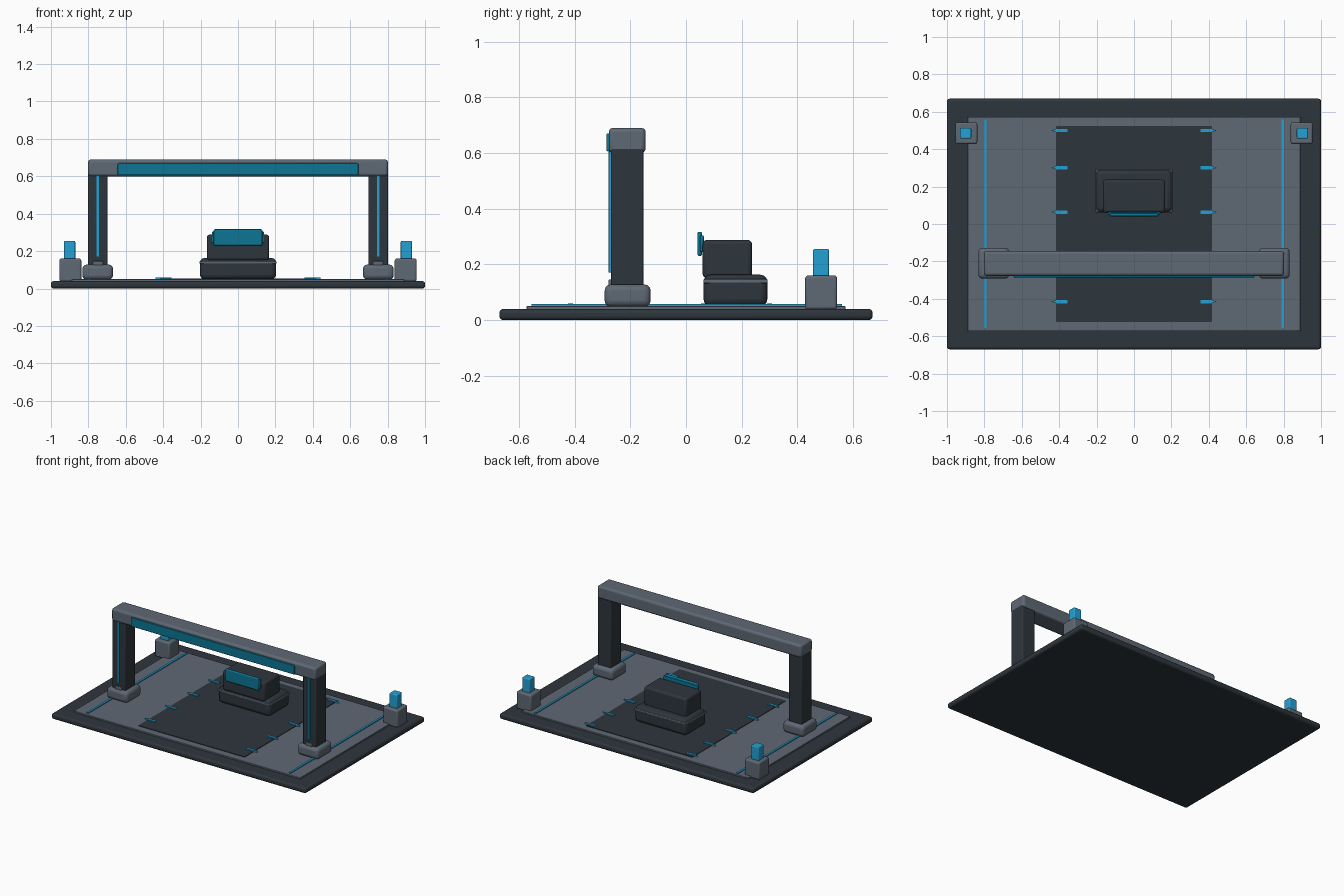
import bpy, bmesh

cube = bpy.data.objects.get("Cube")
if cube:
    bpy.data.objects.remove(cube, do_unlink=True)


def material(name, srgb):
    col = [c / 12.92 if c < 0.04 else ((c + 0.055) / 1.055) ** 2.4 for c in srgb] + [1]
    m = bpy.data.materials.new(name)
    m.use_nodes = True
    m.diffuse_color = col
    node = m.node_tree.nodes["Principled BSDF"]
    node.inputs["Base Color"].default_value = col
    node.inputs["Roughness"].default_value = 0.6
    return m


DARK = material("charcoal", (0.18, 0.21, 0.235))
GREY = material("slate grey", (0.37, 0.41, 0.455))
TEAL = material("screen teal", (0.05, 0.46, 0.58))
BLUE = material("light blue", (0.14, 0.63, 0.83))


def finish(name, bm, mat, bevel, segments=3):
    mesh = bpy.data.meshes.new(name)
    bmesh.ops.recalc_face_normals(bm, faces=bm.faces)
    bm.to_mesh(mesh)
    bm.free()
    ob = bpy.data.objects.new(name, mesh)
    bpy.context.collection.objects.link(ob)
    mesh.materials.append(mat)
    if bevel:
        mod = ob.modifiers.new("Bevel", "BEVEL")
        mod.width, mod.segments = bevel, segments
    bpy.ops.object.select_all(action="DESELECT")
    ob.select_set(True)
    bpy.context.view_layer.objects.active = ob
    bpy.ops.object.shade_smooth_by_angle()
    return ob


def box(name, x, y, z, mat, bevel=0.0):
    """Bevelled block between the given (low, high) limits."""
    bm = bmesh.new()
    bmesh.ops.create_cube(bm, size=1)
    for v in bm.verts:
        for i, (lo, hi) in enumerate((x, y, z)):
            v.co[i] = lo if v.co[i] < 0 else hi
    return finish(name, bm, mat, bevel)


def pair(name, x, y, z, mat, bevel=0.0):
    """Matching blocks on both sides; x limits are for the left (+x) one."""
    box("left_" + name, x, y, z, mat, bevel)
    box("right_" + name, (-x[1], -x[0]), y, z, mat, bevel)


def prism(name, outline, z, mat):
    """Flat outline raised between two heights."""
    bm = bmesh.new()
    face = bm.faces.new([bm.verts.new((px, py, z[0])) for px, py in outline])
    top = bmesh.ops.extrude_face_region(bm, geom=[face])["geom"]
    for v in top:
        if isinstance(v, bmesh.types.BMVert):
            v.co.z = z[1]
    return finish(name, bm, mat, 0)


# Base, deck and dark work mat
box("base", (-1, 1), (-0.67, 0.67), (0, 0.04), DARK, 0.014)
box("deck", (-0.89, 0.89), (-0.573, 0.573), (0.035, 0.05), GREY, 0.003)
box("work_mat", (-0.417, 0.417), (-0.523, 0.525), (0.045, 0.054), DARK)
pair("deck_light_strip", (0.788, 0.802), (-0.555, 0.56), (0.045, 0.057), BLUE)

# Pointed position marks along the mat edges
for y in (0.5, 0.3, 0.063, -0.18, -0.415):
    for side, s in (("left", 1), ("right", -1)):
        outline = [(0.355, -0.009), (0.415, -0.009), (0.442, 0), (0.415, 0.009), (0.355, 0.009)]
        prism(side + "_mat_mark", [(s * px, y + py) for px, py in outline],
              (0.048, 0.06), BLUE)

# Gantry
pair("gantry_foot", (0.668, 0.832), (-0.292, -0.127), (0.048, 0.128), GREY, 0.022)
pair("gantry_post", (0.698, 0.802), (-0.27, -0.153), (0.1, 0.62), DARK, 0.007)
pair("post_light_strip", (0.742, 0.757), (-0.278, -0.262), (0.17, 0.605), BLUE, 0.002)
pair("post_clip", (0.722, 0.776), (-0.278, -0.26), (0.115, 0.146), GREY, 0.005)
box("gantry_beam", (-0.802, 0.802), (-0.277, -0.145), (0.6, 0.69), GREY, 0.015)
box("beam_panel", (-0.643, 0.643), (-0.286, -0.27), (0.606, 0.67), TEAL, 0.004)

# Corner beacons
pair("beacon_base", (0.838, 0.955), (0.428, 0.543), (0.038, 0.16), GREY, 0.01)
pair("beacon_light", (0.87, 0.93), (0.456, 0.514), (0.15, 0.255), BLUE, 0.006)

# Central unit
box("unit_base", (-0.204, 0.204), (0.063, 0.292), (0.05, 0.163), DARK, 0.025)
box("unit_band", (-0.205, 0.205), (0.062, 0.293), (0.132, 0.147), GREY, 0.004)
box("unit_housing", (-0.167, 0.167), (0.06, 0.237), (0.15, 0.288), DARK, 0.015)
box("screen_back", (-0.14, 0.14), (0.05, 0.064), (0.244, 0.304), TEAL, 0.005)
box("unit_screen", (-0.13, 0.13), (0.041, 0.058), (0.23, 0.317), TEAL, 0.007)
